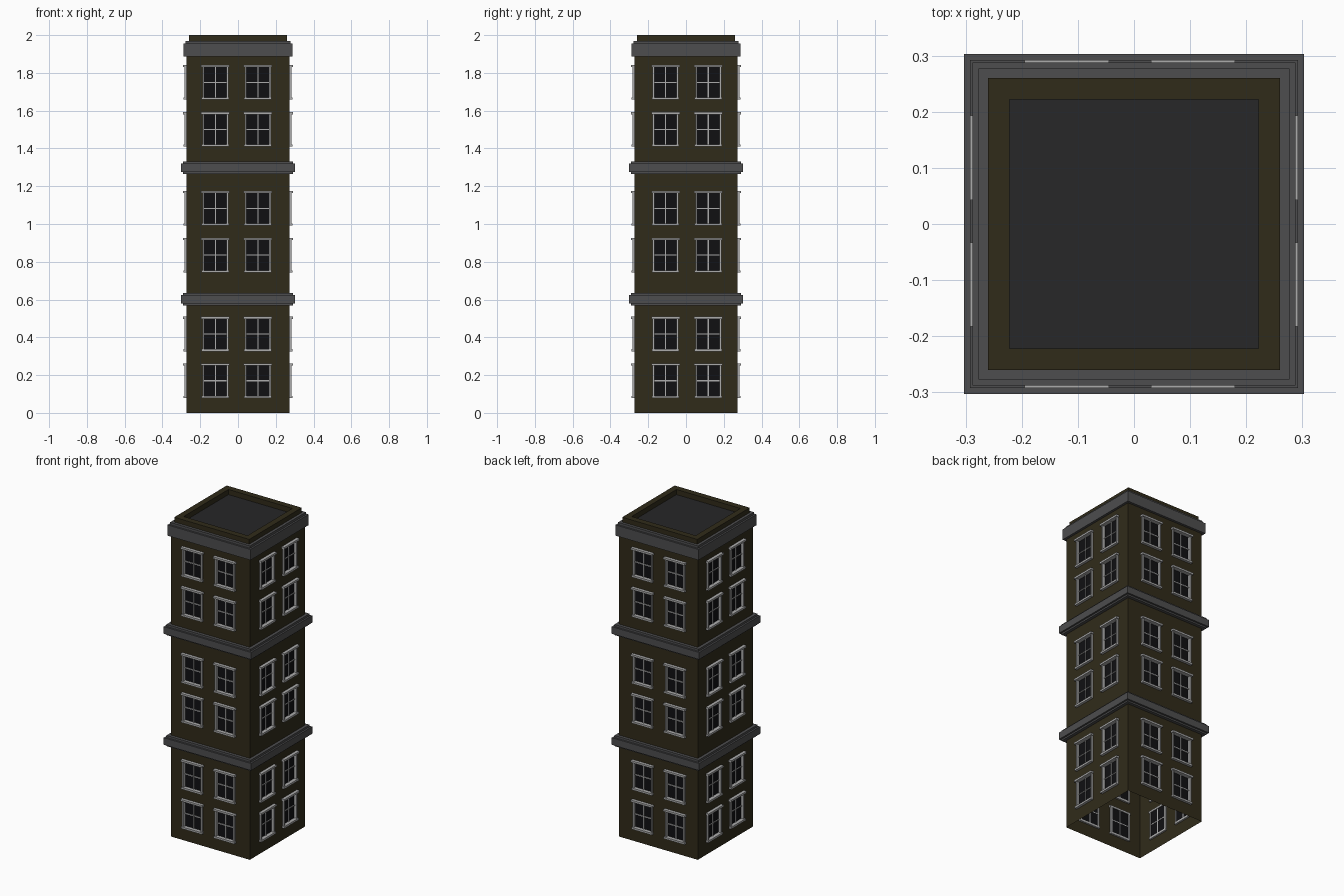
import bpy, bmesh
from math import pi
from mathutils import Matrix

if "Cube" in bpy.data.objects:
    bpy.data.objects.remove(bpy.data.objects["Cube"])

WALL = 0.273
ROWS = [0.170, 0.417, 0.835, 1.083, 1.501, 1.750]   # window centre heights
# window centres along each wall, seen from outside: front, right, back, left
SIDES = [(-0.12, 0.105), (-0.108, 0.118), (-0.105, 0.12), (-0.118, 0.108)]
HW, HH, T = 0.069, 0.090, 0.010                     # window half size, frame width


def material(name, r, g, b):
    m = bpy.data.materials.new(name)
    m.diffuse_color = (r, g, b, 1)
    m.use_nodes = True
    m.node_tree.nodes["Principled BSDF"].inputs["Base Color"].default_value = m.diffuse_color
    return m


BRICK = material("brick", 0.030, 0.024, 0.010)
STONE = material("stone", 0.075, 0.075, 0.077)
TRIM = material("trim", 0.42, 0.42, 0.42)
GLASS = material("glass", 0.005, 0.005, 0.006)
ROOF = material("roofing", 0.020, 0.020, 0.021)


def finish(bm, name, mat):
    me = bpy.data.meshes.new(name)
    bm.to_mesh(me)
    bm.free()
    me.materials.append(mat)
    ob = bpy.data.objects.new(name, me)
    bpy.context.collection.objects.link(ob)
    return ob


def square_sweep(name, profile, mat):
    """Sweep a (half width, height) profile round a square plan."""
    bm = bmesh.new()
    rings = [[bm.verts.new((sx * h, sy * h, z))
              for sx, sy in ((-1, -1), (1, -1), (1, 1), (-1, 1))] for h, z in profile]
    for a, b in zip(rings, rings[1:]):
        for i in range(4):
            j = (i + 1) % 4
            bm.faces.new((a[i], a[j], b[j], b[i]))
    return finish(bm, name, mat)


def box(bm, x0, x1, y0, y1, z0, z1):
    mat = Matrix.Translation(((x0 + x1) / 2, (y0 + y1) / 2, (z0 + z1) / 2))
    mat = mat @ Matrix.Diagonal((x1 - x0, y1 - y0, z1 - z0, 1))
    bmesh.ops.create_cube(bm, size=1, matrix=mat)


def rect(bm, x0, x1, y, z0, z1):
    bm.faces.new([bm.verts.new((x, y, z)) for x, z in ((x0, z0), (x1, z0), (x1, z1), (x0, z1))])


walls, frames, bars, panes = (bmesh.new() for _ in range(4))
for k, centres in enumerate(SIDES):
    parts = [bmesh.new() for _ in range(4)]
    wall, frame, bar, pane = parts
    # wall sheet with window openings left out
    xs = [-WALL] + [c + s * (HW - T / 2) for c in centres for s in (-1, 1)] + [WALL]
    zs = [0] + [c + s * (HH - T / 2) for c in ROWS for s in (-1, 1)] + [1.90]
    for i in range(len(xs) - 1):
        for j in range(len(zs) - 1):
            if not (i % 2 and j % 2):
                rect(wall, xs[i], xs[i + 1], -WALL, zs[j], zs[j + 1])
    for u in centres:
        for z in ROWS:
            # jambs, lintel and sill
            for s in (-1, 1):
                a, b = sorted((u + s * HW, u + s * (HW - T)))
                box(frame, a, b, -0.283, -0.262, z - HH, z + HH)
            box(frame, u - 0.075, u + 0.075, -0.292, -0.262, z + HH - T, z + HH + 0.002)
            box(frame, u - 0.072, u + 0.072, -0.289, -0.262, z - HH - 0.002, z - HH + T)
            # glazing bars and glass
            box(bar, u - 0.003, u + 0.003, -0.272, -0.265, z - HH + T, z + HH - T)
            box(bar, u - HW + T, u + HW - T, -0.271, -0.265, z - 0.003, z + 0.003)
            rect(pane, u - HW + T / 2, u + HW - T / 2, -0.266, z - HH + T / 2, z + HH - T / 2)
    # turn the side into place and add it to the whole
    for part, whole in zip(parts, (walls, frames, bars, panes)):
        part.transform(Matrix.Rotation(k * pi / 2, 4, 'Z'))
        tmp = bpy.data.meshes.new("tmp")
        part.to_mesh(tmp)
        part.free()
        whole.from_mesh(tmp)
        bpy.data.meshes.remove(tmp)
bmesh.ops.remove_doubles(walls, verts=walls.verts, dist=1e-5)
finish(walls, "walls", BRICK)
finish(frames, "window_frames", TRIM)
finish(bars, "glazing_bars", TRIM)
finish(panes, "window_glass", GLASS)

# stone ledges between storeys
for n, z in enumerate((0.602, 1.298)):
    square_sweep(f"ledge_{n + 1}", [(WALL, z - 0.033), (0.292, z - 0.033), (0.292, z - 0.023),
                 (0.303, z - 0.023), (0.303, z + 0.021), (0.292, z + 0.021),
                 (0.292, z + 0.034), (WALL, z + 0.034)], STONE)

# cornice, parapet and roof
square_sweep("cornice", [(WALL, 1.888), (0.288, 1.888), (0.288, 1.955), (0.277, 1.955),
                         (0.277, 1.97), (0.26, 1.97)], STONE)
square_sweep("parapet", [(0.26, 1.96), (0.26, 2.0), (0.222, 2.0), (0.222, 1.968)], BRICK)
bm = bmesh.new()
bmesh.ops.create_grid(bm, x_segments=1, y_segments=1, size=0.222,
                      matrix=Matrix.Translation((0, 0, 1.968)))
finish(bm, "roof", ROOF)
